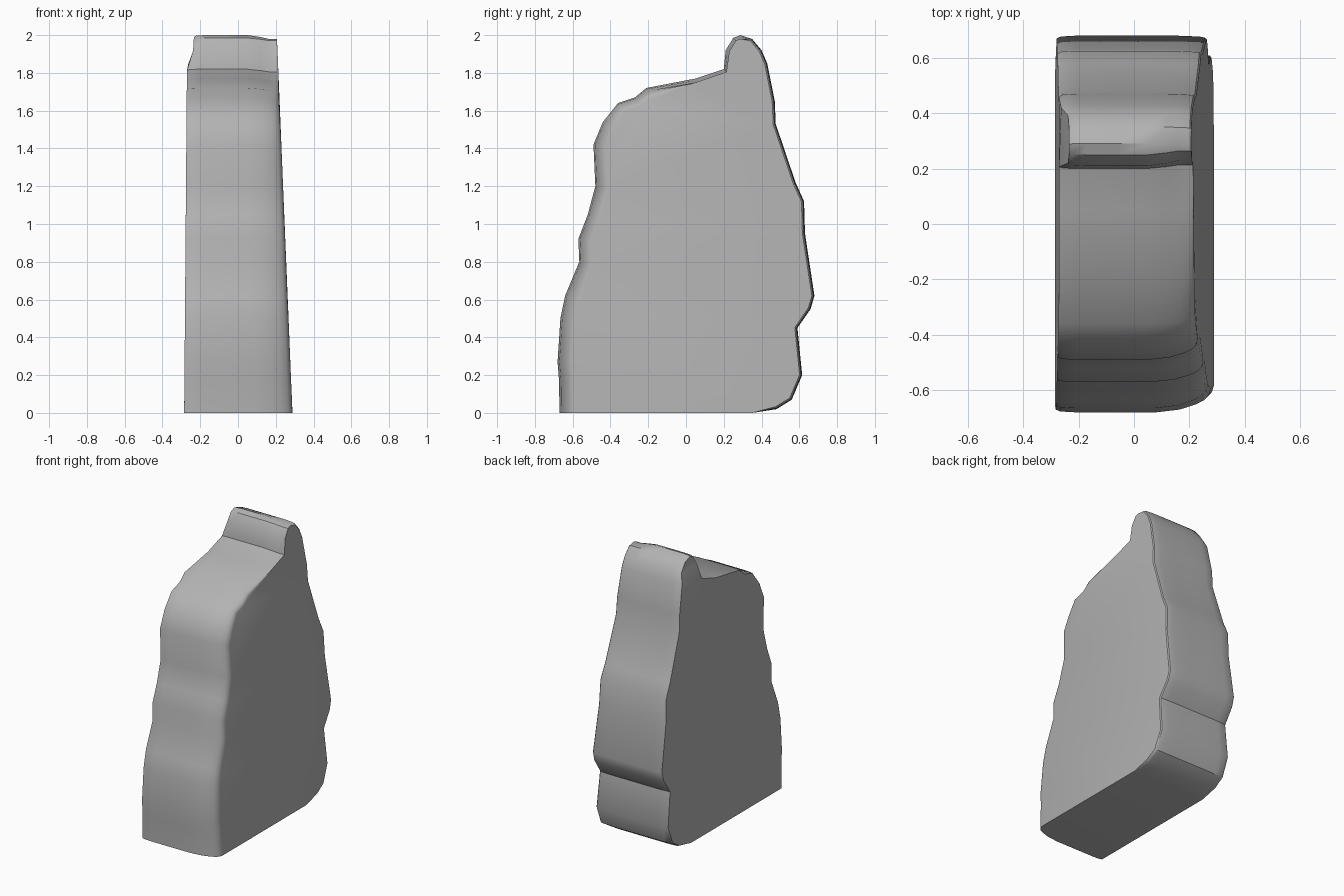
import bpy, bmesh
from mathutils import Vector

if "Cube" in bpy.data.objects:
    bpy.data.objects.remove(bpy.data.objects["Cube"])

# Side outline (y, z): up the front, over the crest, down the back
PROFILE = [(-.67, 0), (-.672, .17), (-.68, .27), (-.665, .5), (-.64, .62), (-.565, .8),
           (-.57, .92), (-.52, 1.05), (-.48, 1.2), (-.49, 1.42), (-.44, 1.54),
           (-.36, 1.64), (-.27, 1.67), (-.21, 1.72), (.05, 1.77), (.2, 1.82),
           (.21, 1.92), (.25, 1.985), (.29, 2.0), (.35, 1.98), (.40, 1.92),
           (.43, 1.85), (.47, 1.65), (.475, 1.53), (.58, 1.22), (.625, 1.12),
           (.63, .95), (.68, .62), (.66, .55), (.59, .45), (.615, .2),
           (.56, .07), (.48, .02), (.35, 0)]

# Slices across the width: (fraction left to right, front inset, rear inset)
SLICES = [(0, .01, .01), (.03, .003, .003), (.13, 0, 0), (.4, 0, 0), (.65, 0, 0),
          (.8, .01, 0), (.9, .028, .002), (.96, .045, .004), (.988, .063, .007), (1, .085, .014)]


def side_limits(z):
    """Left and right wall positions at a given height."""
    left, right = -.285 + .008 * z, .288 - .041 * z
    if z > 1.83:
        left += min((z - 1.83) * .35, .035)
    return left, right


def outward(i):
    a, b = Vector(PROFILE[i - 1]), Vector(PROFILE[(i + 1) % len(PROFILE)])
    d = (b - a).normalized()
    return Vector((-d.y, d.x))


def edge_inset(y, z, front, rear):
    """Front-right edge is rounded, the crest and the back are crisper."""
    if y < -.38:
        return front * (1 if z < .7 else .85)
    if y < -.2:
        return front * .6
    return min(front, .02) if y < .3 else rear


bm = bmesh.new()
rings = []
for t, front, rear in SLICES:
    ring = []
    for i, (y, z) in enumerate(PROFILE):
        inset = edge_inset(y, z, front, rear)
        if z == 0:
            p = Vector((y + (inset if y < 0 else 0), 0))
        else:
            p = Vector((y, z)) - outward(i) * inset
        left, right = side_limits(z)
        ring.append(bm.verts.new((left + (right - left) * t, p.x, max(p.y, 0))))
    rings.append(ring)

# Skin between slices, then the two flat walls
for a, b in zip(rings, rings[1:]):
    for i in range(len(a)):
        j = (i + 1) % len(a)
        bm.faces.new((a[i], a[j], b[j], b[i]))
bm.faces.new(rings[0])
bm.faces.new(rings[-1])
bmesh.ops.recalc_face_normals(bm, faces=bm.faces[:])
bmesh.ops.triangulate(bm, faces=[f for f in bm.faces if len(f.verts) > 4])

mesh = bpy.data.meshes.new("stone_slab")
bm.to_mesh(mesh)
bm.free()
slab = bpy.data.objects.new("stone_slab", mesh)
bpy.context.collection.objects.link(slab)

# Dark grey stone
stone = bpy.data.materials.new("stone_grey")
stone.diffuse_color = (.45, .45, .45, 1)
stone.use_nodes = True
stone.node_tree.nodes["Principled BSDF"].inputs["Base Color"].default_value = stone.diffuse_color
mesh.materials.append(stone)

bpy.context.view_layer.objects.active = slab
slab.select_set(True)
bpy.ops.object.shade_smooth_by_angle(angle=.6)
